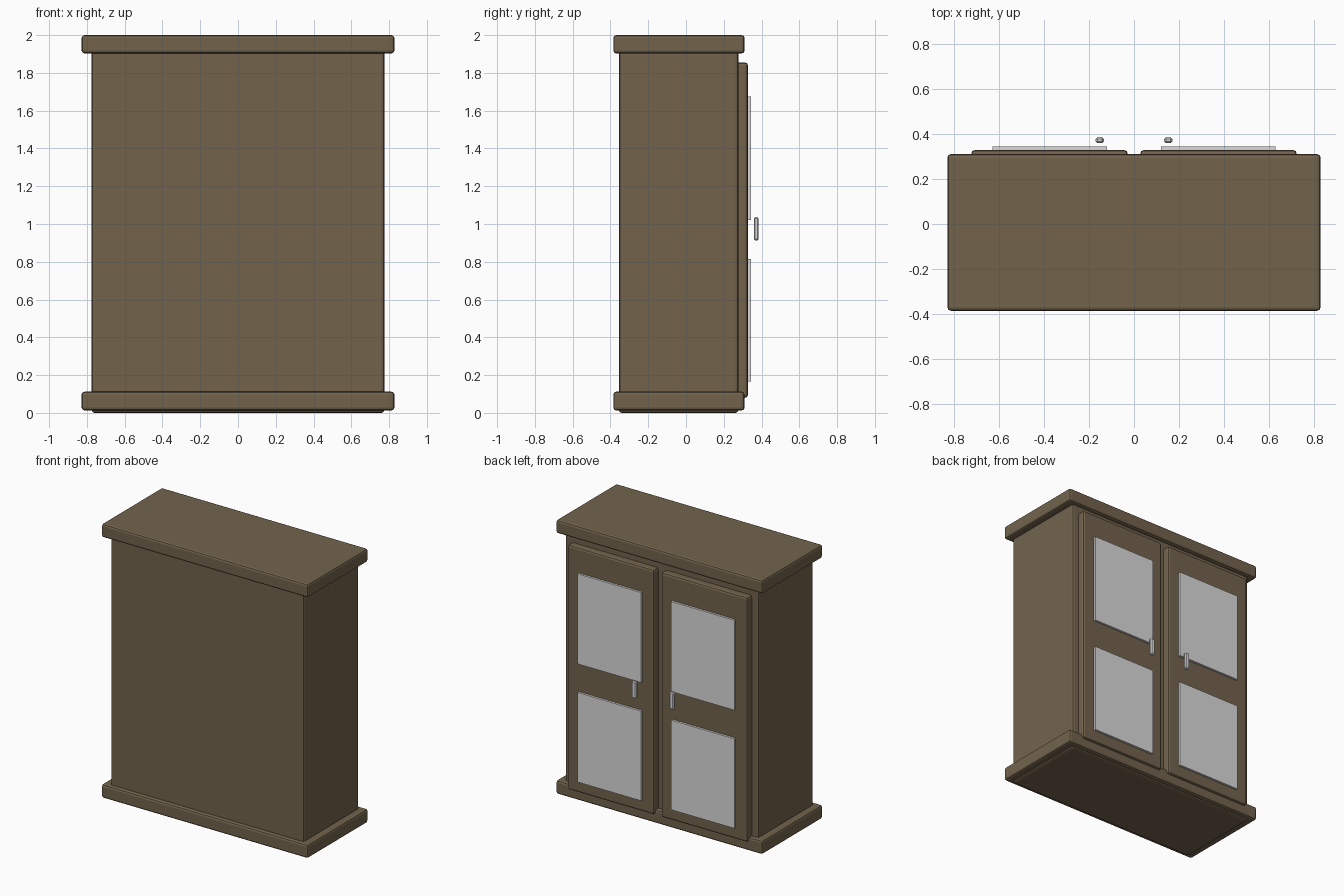
import bpy
import bmesh
from mathutils import Vector

default = bpy.data.objects.get("Cube")
if default:
    bpy.data.objects.remove(default, do_unlink=True)


def material(name, rgb, roughness=0.6):
    m = bpy.data.materials.new(name)
    m.use_nodes = True
    m.diffuse_color = (*rgb, 1)
    shader = next(n for n in m.node_tree.nodes if n.type == 'BSDF_PRINCIPLED')
    shader.inputs["Base Color"].default_value = (*rgb, 1)
    shader.inputs["Roughness"].default_value = roughness
    return m


wood = material("brown_wood", (0.17, 0.125, 0.073))
glass = material("pale_glass", (0.7, 0.7, 0.7), 0.3)
metal = material("light_metal", (0.7, 0.7, 0.7), 0.3)


def box(name, low, high, mat, bevel=0.0, segments=2):
    """Box between two corners, with rounded edges."""
    low, high = Vector(low), Vector(high)
    bm = bmesh.new()
    bmesh.ops.create_cube(bm, size=1)
    for v in bm.verts:
        v.co = Vector(c * s for c, s in zip(v.co, high - low))
    mesh = bpy.data.meshes.new(name)
    bm.to_mesh(mesh)
    bm.free()
    mesh.materials.append(mat)
    obj = bpy.data.objects.new(name, mesh)
    obj.location = (low + high) / 2
    bpy.context.collection.objects.link(obj)
    if bevel:
        mod = obj.modifiers.new("rounded_edges", 'BEVEL')
        mod.width = bevel
        mod.segments = segments
    return obj


def side_box(name, side, x, y, z, mat, bevel=0.0, segments=2):
    """Box on one side of the centre line; side is -1 or 1."""
    x = sorted(side * v for v in x)
    return box(name, (x[0], y[0], z[0]), (x[1], y[1], z[1]), mat, bevel, segments)


# Carcass with overhanging slabs
box("cabinet_body", (-0.775, -0.355, 0), (0.775, 0.277, 1.99), wood, 0.015)
box("base_slab", (-0.828, -0.385, 0.013), (0.828, 0.31, 0.112), wood, 0.015)
box("top_slab", (-0.828, -0.385, 1.903), (0.828, 0.31, 2), wood, 0.015)

# Paired doors, each with two panes and a pull handle
for label, side in (("left", 1), ("right", -1)):
    side_box(label + "_door", side, (0.028, 0.722), (0.25, 0.328), (0.08, 1.855), wood, 0.015)
    for level, z in (("lower", (0.165, 0.815)), ("upper", (1.022, 1.675))):
        side_box(f"{label}_{level}_pane", side, (0.12, 0.628), (0.32, 0.344), z, glass)
    side_box(label + "_handle", side, (0.134, 0.17), (0.359, 0.385), (0.913, 1.037), metal, 0.007, 1)
